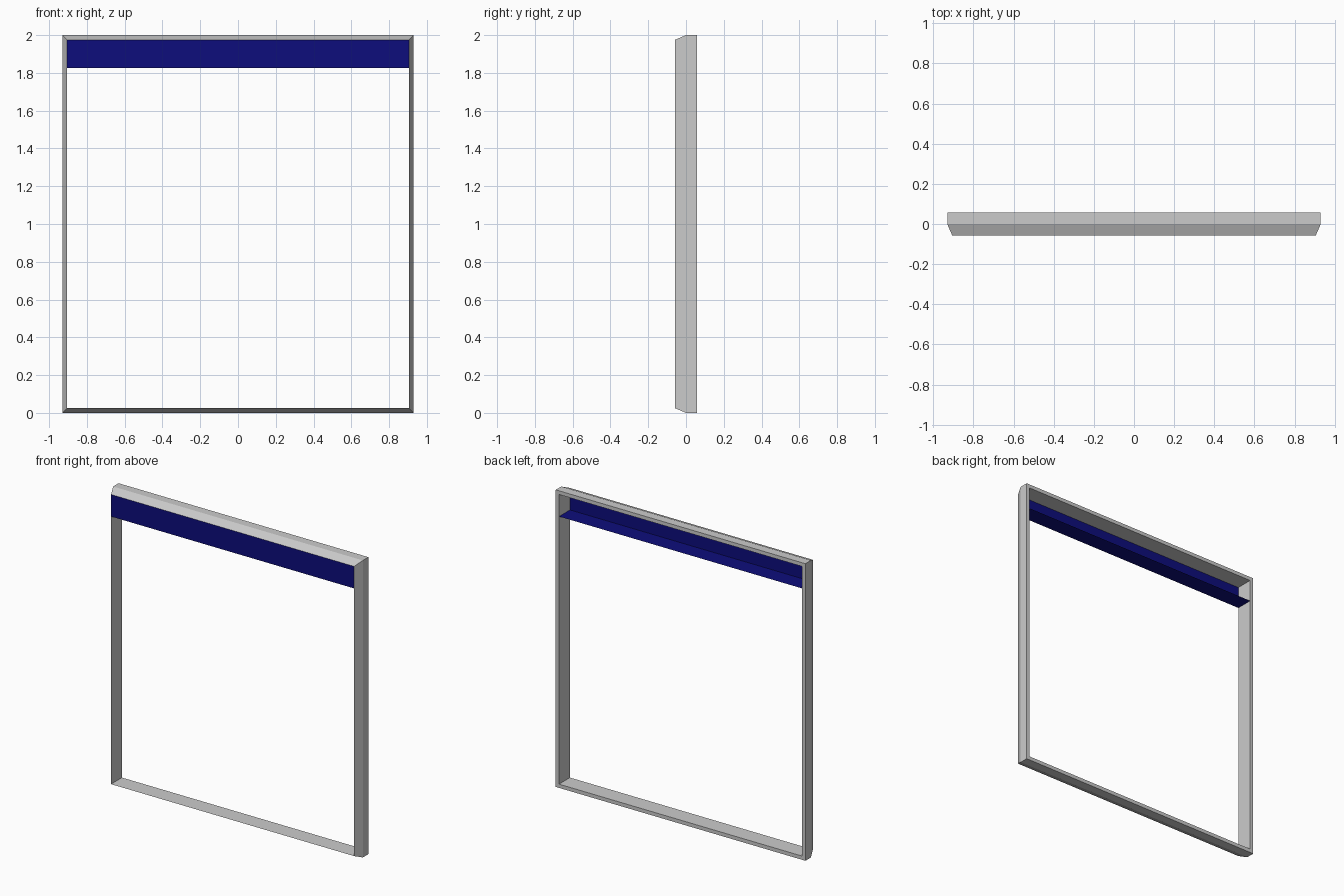
import bpy, bmesh

if "Cube" in bpy.data.objects:
    bpy.data.objects.remove(bpy.data.objects["Cube"])

W, H, D, T = 0.93, 2.0, 0.058, 0.025   # half width, height, half depth, rim width


def mesh_object(name, bm):
    bmesh.ops.recalc_face_normals(bm, faces=bm.faces)
    mesh = bpy.data.meshes.new(name)
    bm.to_mesh(mesh)
    bm.free()
    obj = bpy.data.objects.new(name, mesh)
    bpy.context.collection.objects.link(obj)
    return obj


# Mitred frame: one closed profile (inset, y) carried round four corners
profile = [(0, D), (0, 0), (T, -D), (T, D)]
bm = bmesh.new()
rings = []
for inset, y in profile:
    x, lo, hi = W - inset, inset, H - inset
    rings.append([bm.verts.new(p) for p in
                  ((-x, y, lo), (x, y, lo), (x, y, hi), (-x, y, hi))])
for i, a in enumerate(rings):
    b = rings[(i + 1) % len(rings)]
    for j in range(4):
        k = (j + 1) % 4
        bm.faces.new((a[j], a[k], b[k], b[j]))
mesh_object("frame", bm)

# Blue header: thin L-shaped sheet, front panel plus a shelf running back
blue = bpy.data.materials.new("navy_blue")
blue.diffuse_color = (0.004, 0.004, 0.2, 1)
blue.use_nodes = True
blue.node_tree.nodes["Principled BSDF"].inputs["Base Color"].default_value = blue.diffuse_color
bm = bmesh.new()
x = W - T
rows = [[bm.verts.new((s * x, y, z)) for s in (-1, 1)]
        for y, z in ((-D, H - T), (-D, 1.827), (D, 1.827))]
for a, b in zip(rows, rows[1:]):
    bm.faces.new((a[0], b[0], b[1], a[1]))
header = mesh_object("header_panel", bm)
header.data.materials.append(blue)
